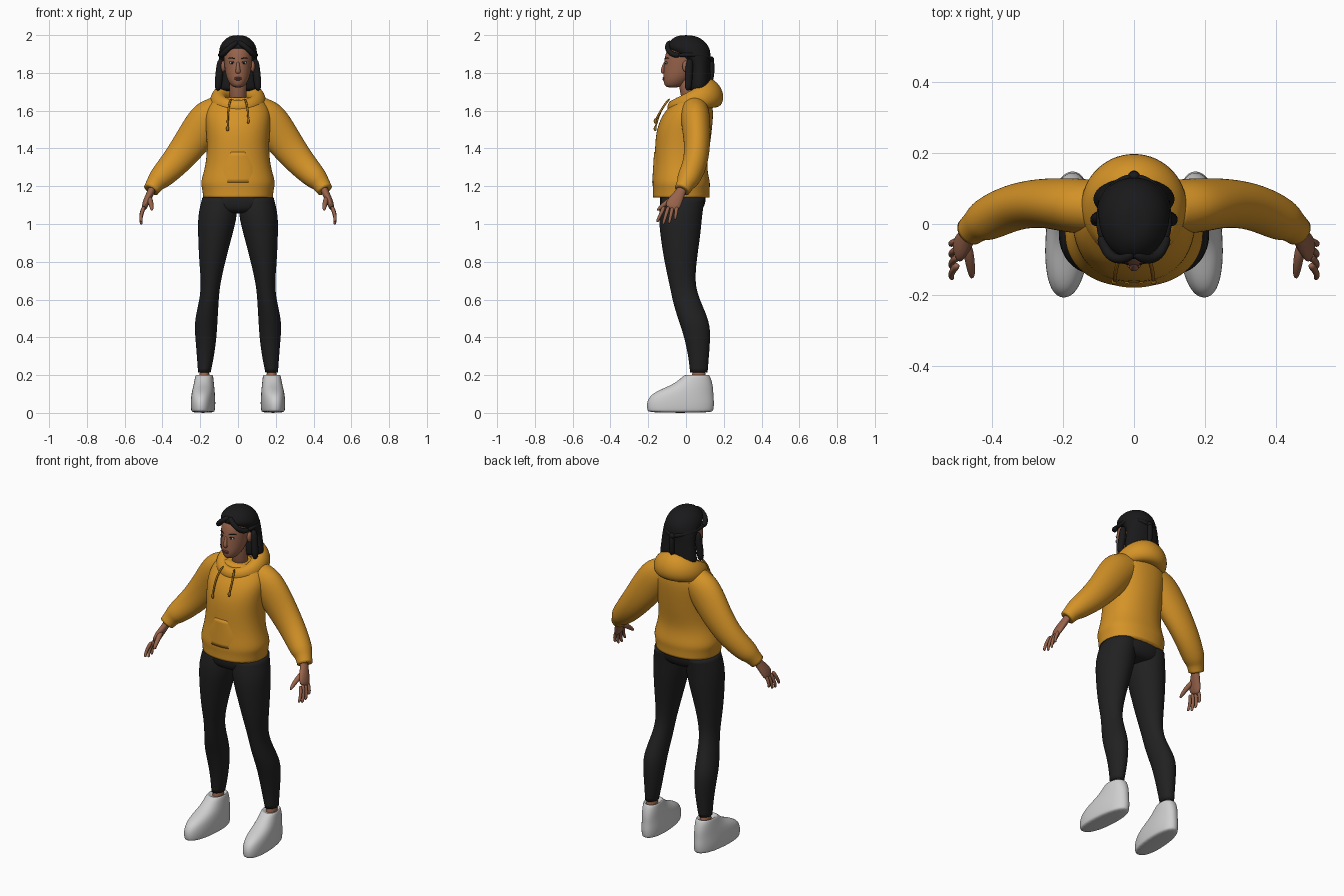
import bpy, bmesh
from math import cos, sin, pi
from mathutils import Vector

cube = bpy.data.objects.get("Cube")
if cube:
    bpy.data.objects.remove(cube)


def material(name, red, green, blue):
    mat = bpy.data.materials.new(name)
    mat.use_nodes = True
    mat.diffuse_color = (red, green, blue, 1)
    shader = mat.node_tree.nodes["Principled BSDF"]
    shader.inputs["Base Color"].default_value = mat.diffuse_color
    shader.inputs["Roughness"].default_value = 0.8
    return mat


FABRIC = material("mustard fabric", 0.66, 0.29, 0.02)
CORD = material("dark mustard cord", 0.36, 0.15, 0.01)
BLACK = material("black leggings", 0.015, 0.015, 0.016)
HAIR = material("black hair", 0.01, 0.01, 0.011)
SKIN = material("brown skin", 0.31, 0.125, 0.07)
LIP = material("dark lip", 0.22, 0.065, 0.045)
SHOE = material("light grey shoe", 0.62, 0.62, 0.62)
WHITE = material("eye white", 0.6, 0.58, 0.55)
X, Y, Z = Vector((1, 0, 0)), Vector((0, 1, 0)), Vector((0, 0, 1))


def finish(name, bm, mat, levels=2):
    """Turn a bmesh into a smooth shaded object with one material."""
    bmesh.ops.recalc_face_normals(bm, faces=bm.faces)
    for face in bm.faces:
        face.smooth = True
    mesh = bpy.data.meshes.new(name)
    bm.to_mesh(mesh)
    bm.free()
    mesh.materials.append(mat)
    ob = bpy.data.objects.new(name, mesh)
    bpy.context.collection.objects.link(ob)
    if levels:
        mod = ob.modifiers.new("smooth", "SUBSURF")
        mod.levels = mod.render_levels = levels
    return ob


def skin_loops(bm, loops):
    for low, high in zip(loops, loops[1:]):
        for k in range(len(low)):
            bm.faces.new((low[k - 1], low[k], high[k], high[k - 1]))


def loft(name, rings, mat, side=1, axis=Z, ref=X, n=20, power=2.0, crisp=False):
    """Skin rings (x, y, z, width, depth); without an axis they follow the path."""
    bm = bmesh.new()
    points = [Vector(ring[:3]) for ring in rings]
    last = len(rings) - 1
    loops = []
    for i, (point, ring) in enumerate(zip(points, rings)):
        along = axis or (points[min(i + 1, last)] - points[max(i - 1, 0)]).normalized()
        across = (ref - along * ref.dot(along)).normalized()
        other = along.cross(across)
        loop = []
        for k in range(n):
            c, s = cos(2 * pi * k / n), sin(2 * pi * k / n)
            reach = (abs(c) ** power + abs(s) ** power) ** (-1 / power)
            spot = point + reach * (across * c * ring[3] + other * s * ring[-1])
            loop.append(bm.verts.new((spot.x * side, spot.y, spot.z)))
        loops.append(loop)
    skin_loops(bm, loops)
    caps = [bm.faces.new(loops[0]), bm.faces.new(loops[-1])]
    if crisp:
        crease = bm.edges.layers.float.new("crease_edge")
        for edge in {edge for cap in caps for edge in cap.edges}:
            edge[crease] = 1.0
    return finish(name, bm, mat)


def stack(name, x, rings, mat, side=1, **options):
    """Level rings (y, z, width, depth) above one another at a fixed x."""
    return loft(name, [(x, *ring) for ring in rings], mat, side, **options)


def tube(name, path, mat, side=1, ref=Y, n=12, **options):
    return loft(name, path, mat, side, None, ref, n, **options)


def strand(name, path, thickness, mat, side=1, ref=Z):
    """Even, round strand through points (x, y, z)."""
    return tube(name, [(*point, thickness) for point in path], mat, side, ref, n=8)


def blob(name, center, radii, mat):
    bm = bmesh.new()
    bmesh.ops.create_uvsphere(bm, u_segments=20, v_segments=12, radius=1)
    for v in bm.verts:
        v.co = Vector([c + r * q for c, r, q in zip(center, radii, v.co)])
    return finish(name, bm, mat, levels=0)


def hood(around=32, section=14):
    """Fabric roll around the neck, thicker and higher at the back."""
    bm = bmesh.new()
    loops = []
    for i in range(around + 1):
        turn = 2 * pi * i / around
        back = (sin(turn) + 1) / 2
        thick, tall = 0.032 + 0.03 * back, 0.04 + 0.038 * back
        loop = []
        for j in range(section):
            roll = 2 * pi * j / section
            out = 0.103 + thick * cos(roll)
            height = 1.655 + 0.038 * sin(turn) + tall * sin(roll - 0.3 * back)
            loop.append(bm.verts.new((out * cos(turn), 0.035 + out * sin(turn), height)))
        loops.append(loop)
    skin_loops(bm, loops)
    bmesh.ops.remove_doubles(bm, verts=bm.verts, dist=0.0001)
    finish("hood", bm, FABRIC, levels=1)


# Hooded top: ribbed hem, loose body, sloping shoulders
stack("hoodie_body", 0, [
    (-.025, 1.14, .185, .15), (-.025, 1.19, .19, .15), (-.025, 1.22, .2, .155),
    (-.03, 1.3, .173, .137), (-.02, 1.4, .163, .145), (-.01, 1.5, .17, .148),
    (.01, 1.58, .176, .135), (.03, 1.63, .157, .11), (.04, 1.67, .125, .09)],
    FABRIC, n=28, power=2.25, crisp=True)
stack("hoodie_pocket", 0, [(-.12, 1.22, .12, .06), (-.115, 1.3, .12, .06), (-.11, 1.38, .08, .06)],
      FABRIC, crisp=True)
hood()

for side, tag in ((1, "left"), (-1, "right")):
    # Sleeve and gathered cuff
    tube(tag + "_sleeve", [
        (.09, .045, 1.6, .075, .085), (.15, .05, 1.565, .08, .105), (.2, .055, 1.5, .076, .103),
        (.26, .06, 1.415, .07, .092), (.34, .05, 1.315, .066, .078), (.42, .01, 1.235, .064, .063),
        (.437, 0, 1.217, .048, .049), (.46, -.02, 1.18, .043)], FABRIC, side, n=16, crisp=True)

    # Hand with four fingers and a thumb
    tube(tag + "_hand", [
        (.445, -.01, 1.21, .026, .022), (.463, -.03, 1.165, .027, .02),
        (.485, -.06, 1.12, .043, .02), (.5, -.08, 1.075, .04, .014)], SKIN, side)
    for i, (finger, drop) in enumerate(
            (("index", .075), ("middle", .088), ("ring", .083), ("little", .062))):
        base, spread = -.114 + .022 * i, .04 - .01 * i
        tube(f"{tag}_{finger}_finger", [
            (x, base - spread * bend, 1.095 - (drop + .01) * bend, .012 - .004 * bend)
            for x, bend in ((.495, 0), (.51, .4), (.516, .8), (.51, 1))], SKIN, side, n=8)
    tube(tag + "_thumb", [(.472, -.05, 1.145, .018), (.46, -.11, 1.11, .015),
                          (.455, -.155, 1.07, .009)], SKIN, side, ref=X, n=8)

    # Legging and ankle
    loft(tag + "_legging", [
        (.1, -.015, 1.14, .09, .116), (.107, -.03, 1.05, .107, .117), (.12, -.03, .95, .093, .109),
        (.137, -.03, .8, .07, .086), (.145, -.02, .67, .048, .066), (.157, .01, .57, .054, .077),
        (.17, .045, .48, .062, .081), (.17, .06, .4, .057, .07), (.172, .067, .3, .046, .055),
        (.178, .068, .215, .034, .047)], BLACK, side, crisp=True)
    stack(tag + "_ankle", .178, [(.068, z, .031, .042) for z in (.12, .24)], SKIN, side)

    # High-top shoe with toes turned slightly out
    shoe = stack(tag + "_shoe", .183, [
        (-.03, 0, .057, .17), (-.03, .015, .062, .176), (-.03, .05, .064, .18),
        (-.024, .09, .062, .17), (0, .12, .058, .145), (.03, .145, .054, .112),
        (.05, .175, .05, .085), (.06, .21, .045, .06), (.063, .185, .033, .045)],
        SHOE, side, n=24, power=2.3)
    for v in shoe.data.vertices:
        v.co.x -= side * v.co.y * .07

    # Eye, brow and ear
    blob(tag + "_eye", (side * .031, -.102, 1.853), (.0145, .008, .0065), WHITE)
    blob(tag + "_iris", (side * .031, -.107, 1.853), (.006, .005, .006), HAIR)
    strand(tag + "_upper_lid", [(.014, -.109, 1.855), (.03, -.11, 1.861), (.048, -.098, 1.856)],
           .0025, HAIR, side)
    strand(tag + "_brow", [(.014, -.113, 1.873), (.034, -.108, 1.881), (.054, -.09, 1.876)],
           .003, HAIR, side)
    blob(tag + "_ear", (side * .078, 0, 1.835), (.012, .02, .03), SKIN)

    # Parted fringe swept over the temple, and a lock falling to the shoulder
    strand(tag + "_fringe", [
        (0, -.08, 1.965), (.03, -.1, 1.947), (.06, -.097, 1.92), (.08, -.073, 1.896),
        (.095, -.03, 1.893)], .016, HAIR, side)
    strand(tag + "_tied_back_hair", [
        (.09, -.05, 1.893), (.1, .03, 1.897), (.08, .09, 1.893), (.035, .125, 1.88),
        (0, .132, 1.872)], .012, HAIR, side)
    strand(tag + "_side_lock", [(.09, .02, 1.88), (.1, .015, 1.79), (.108, .01, 1.7)],
           .022, HAIR, side, ref=X)

    # Hood cord with a knotted end
    low = 1.525 + side * .02
    strand(tag + "_cord", [(.035, -.085, 1.665), (.048, -.112, 1.635), (.054, -.145, 1.58),
                           (.055, -.163, low)], .006, CORD, side, ref=X)
    blob(tag + "_cord_end", (side * .055, -.163, low), (.008, .008, .014), CORD)

# Hips joining the leggings
stack("leggings_hips", 0, [(-.017, 1.17, .182, .122), (-.017, 1.12, .196, .124),
                           (-.022, 1.075, .17, .112), (-.024, 1.055, .09, .08)],
      BLACK, n=24, power=2.3)

# Neck, head and face
strand("neck", [(0, .03, 1.62), (0, .01, 1.72), (0, 0, 1.8)], .05, SKIN, ref=X)
stack("head", 0, [
    (-.07, 1.722, .02, .03), (-.062, 1.735, .04, .054), (-.05, 1.765, .058, .071),
    (-.034, 1.8, .068, .086), (-.022, 1.85, .074, .095), (-.012, 1.9, .079, .1),
    (0, 1.94, .072, .092), (.01, 1.97, .045, .06)], SKIN)
tube("nose", [(0, -.107, 1.862, .008), (0, -.118, 1.835, .009), (0, -.126, 1.81, .014, .011),
              (0, -.118, 1.797, .014, .009)], SKIN, ref=X)
for name, height in (("upper_lip", 1.773), ("lower_lip", 1.765)):
    blob(name, (0, -.118, height), (.02, .007, .005), LIP)

# Hair: crown with a sloping hairline, loose fall behind the ears, tied tail
stack("hair", 0, [
    (.07, 1.7, .112, .058), (.07, 1.73, .118, .062), (.072, 1.8, .107, .058),
    (.07, 1.845, .102, .058), (.055, 1.88, .101, .077), (.012, 1.925, .102, .117),
    (.006, 1.955, .09, .105), (.004, 1.982, .066, .078), (0, 2, .033, .038)], HAIR, n=24)
blob("hair_tie", (0, .134, 1.872), (.018, .014, .016), HAIR)
strand("hair_tail", [(0, .134, 1.88), (0, .138, 1.82), (0, .13, 1.745)], .016, HAIR, ref=X)
